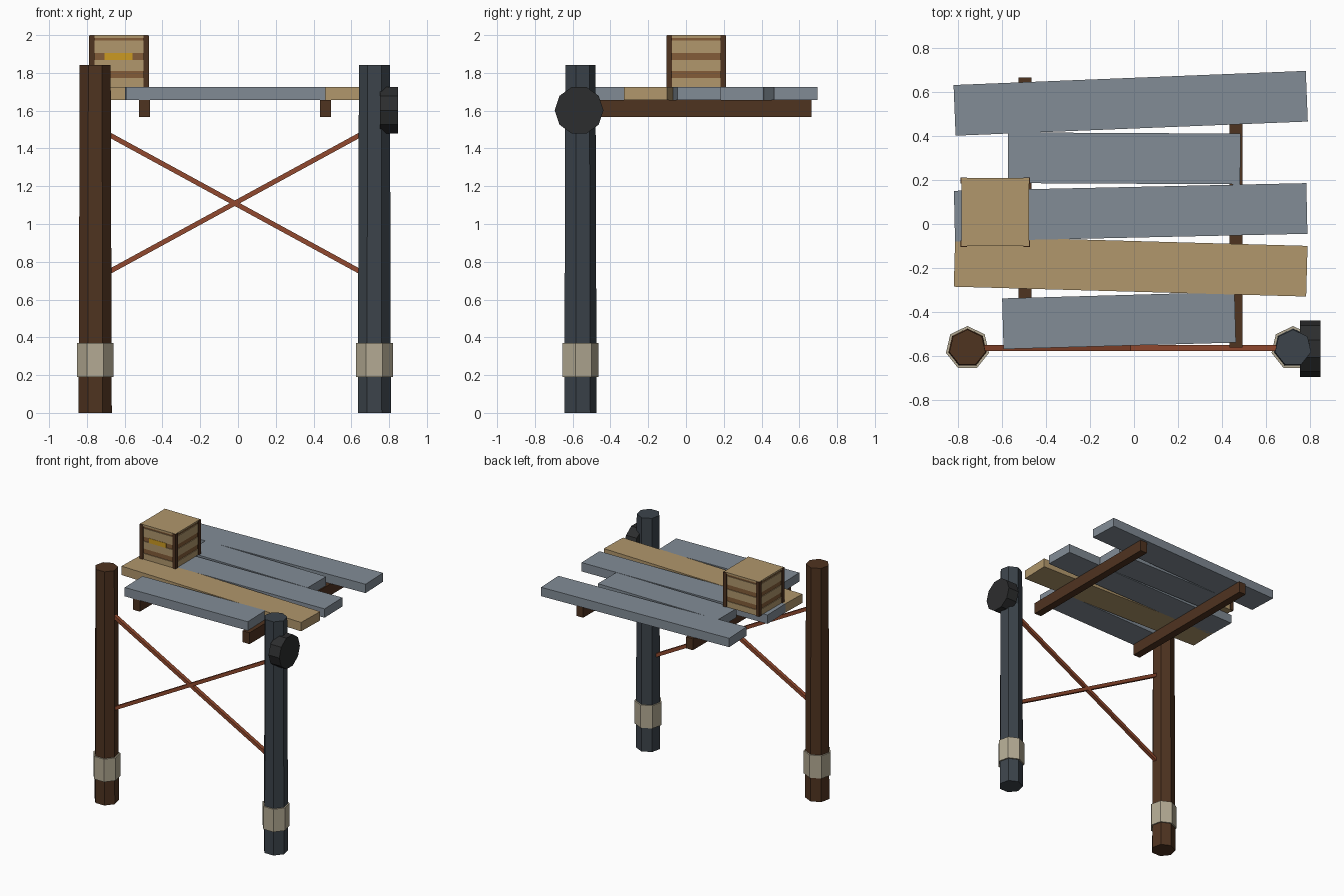
import bpy, bmesh, math
from mathutils import Matrix, Vector

if "Cube" in bpy.data.objects:
    bpy.data.objects.remove(bpy.data.objects["Cube"])


def material(name, hex_code):
    def lin(c):
        return c / 12.92 if c <= 0.04045 else ((c + 0.055) / 1.055) ** 2.4
    rgb = [lin(int(hex_code[i:i + 2], 16) / 255) for i in (0, 2, 4)]
    m = bpy.data.materials.new(name)
    m.diffuse_color = (*rgb, 1)
    m.use_nodes = True
    m.node_tree.nodes["Principled BSDF"].inputs["Base Color"].default_value = m.diffuse_color
    return m


GREY = material("weathered_grey", "828C96")
TAN = material("fresh_tan", "B1976C")
BROWN = material("dark_brown", "4F3320")
SLATE = material("dark_slate", "3C444B")
BEIGE = material("wrap_beige", "B3AA93")
RUST = material("rust", "91492E")
BLACK = material("rubber_black", "2C2D2E")
GAP = material("gap_brown", "835C38")
GOLD = material("label_gold", "CB9A22")


def finish(name, bm, mat, matrix):
    bm.transform(matrix)
    bmesh.ops.recalc_face_normals(bm, faces=bm.faces)
    me = bpy.data.meshes.new(name)
    bm.to_mesh(me)
    bm.free()
    me.materials.append(mat)
    ob = bpy.data.objects.new(name, me)
    bpy.context.collection.objects.link(ob)
    return ob


def box(name, center, size, mat, rot=0.0, axis='Z'):
    bm = bmesh.new()
    bmesh.ops.create_cube(bm, size=1)
    m = Matrix.Translation(center) @ Matrix.Rotation(rot, 4, axis) @ Matrix.Diagonal((*size, 1))
    return finish(name, bm, mat, m)


def prism(name, sides, r0, r1, height, mat, matrix, start=math.pi / 2):
    """Tapered prism from z = 0 to height, first corner at the start angle."""
    bm = bmesh.new()
    rings = []
    for r, z in ((r0, 0), (r1, height)):
        rings.append([bm.verts.new((r * math.cos(start + math.tau * k / sides),
                                    r * math.sin(start + math.tau * k / sides), z))
                      for k in range(sides)])
    low, high = rings
    bm.faces.new(low[::-1])
    bm.faces.new(high)
    for k in range(sides):
        n = (k + 1) % sides
        bm.faces.new((low[k], low[n], high[n], high[k]))
    return finish(name, bm, mat, matrix)


POST_Y = -0.563

# Seven-sided posts with wrapped collars
for side, x, mat in (("left", -0.756, BROWN), ("right", 0.722, SLATE)):
    prism(side + "_post", 7, 0.09, 0.084, 1.842, mat, Matrix.Translation((x, POST_Y, 0)))
    prism(side + "_collar", 7, 0.1, 0.1, 0.18, BEIGE, Matrix.Translation((x, POST_Y, 0.19)))

# Crossed braces between the posts
for name, z0, z1 in (("falling_brace", 1.513, 0.707), ("rising_brace", 0.707, 1.513)):
    a, b = Vector((-0.756, POST_Y, z0)), Vector((0.722, POST_Y, z1))
    d = b - a
    box(name, (a + b) / 2, (d.length, 0.029, 0.026), RUST, -math.atan2(d.z, d.x), 'Y')

# Tyre hung on the outer side of the right post
prism("tyre", 10, 0.129, 0.129, 0.094, BLACK,
      Matrix.Translation((0.753, -0.566, 1.602)) @ Matrix.Rotation(math.pi / 2, 4, 'Y'))

# Deck beams
for side, x in (("left", -0.495), ("right", 0.463)):
    box(side + "_beam", (x, 0.052, 1.611), (0.06, 1.225, 0.09), BROWN)

# Uneven deck planks: x, y, length, angle, material
planks = [(-0.015, 0.548, 1.6, 2.3, GREY), (-0.045, 0.298, 1.055, -0.3, GREY),
          (-0.015, 0.053, 1.6, 1.25, GREY), (-0.015, -0.192, 1.6, -1.6, TAN),
          (-0.068, -0.438, 1.055, 1.6, GREY)]
for i, (x, y, length, deg, mat) in enumerate(planks):
    box(f"deck_plank_{i + 1}", (x, y, 1.691), (length, 0.23, 0.07), mat, math.radians(deg))

# Crate: dark core, slats, lid, corner posts and label
CX, CY, BASE = -0.63, 0.054, 1.726
box("crate_core", (CX, CY, 1.858), (0.294, 0.294, 0.262), GAP)
for i, (z0, z1) in enumerate(((BASE, 1.772), (1.81, 1.868), (1.904, 1.971))):
    box(f"crate_slats_{i + 1}", (CX, CY, (z0 + z1) / 2), (0.304, 0.304, z1 - z0), TAN)
box("crate_lid", (CX, CY, 1.993), (0.308, 0.308, 0.014), TAN)
for sx in (-1, 1):
    for sy in (-1, 1):
        box("crate_corner", (CX + sx * 0.1435, CY + sy * 0.1435, 1.862), (0.029, 0.029, 0.272), BROWN)
box("crate_label", (CX - 0.003, CY - 0.15, 1.886), (0.148, 0.009, 0.037), GOLD)
